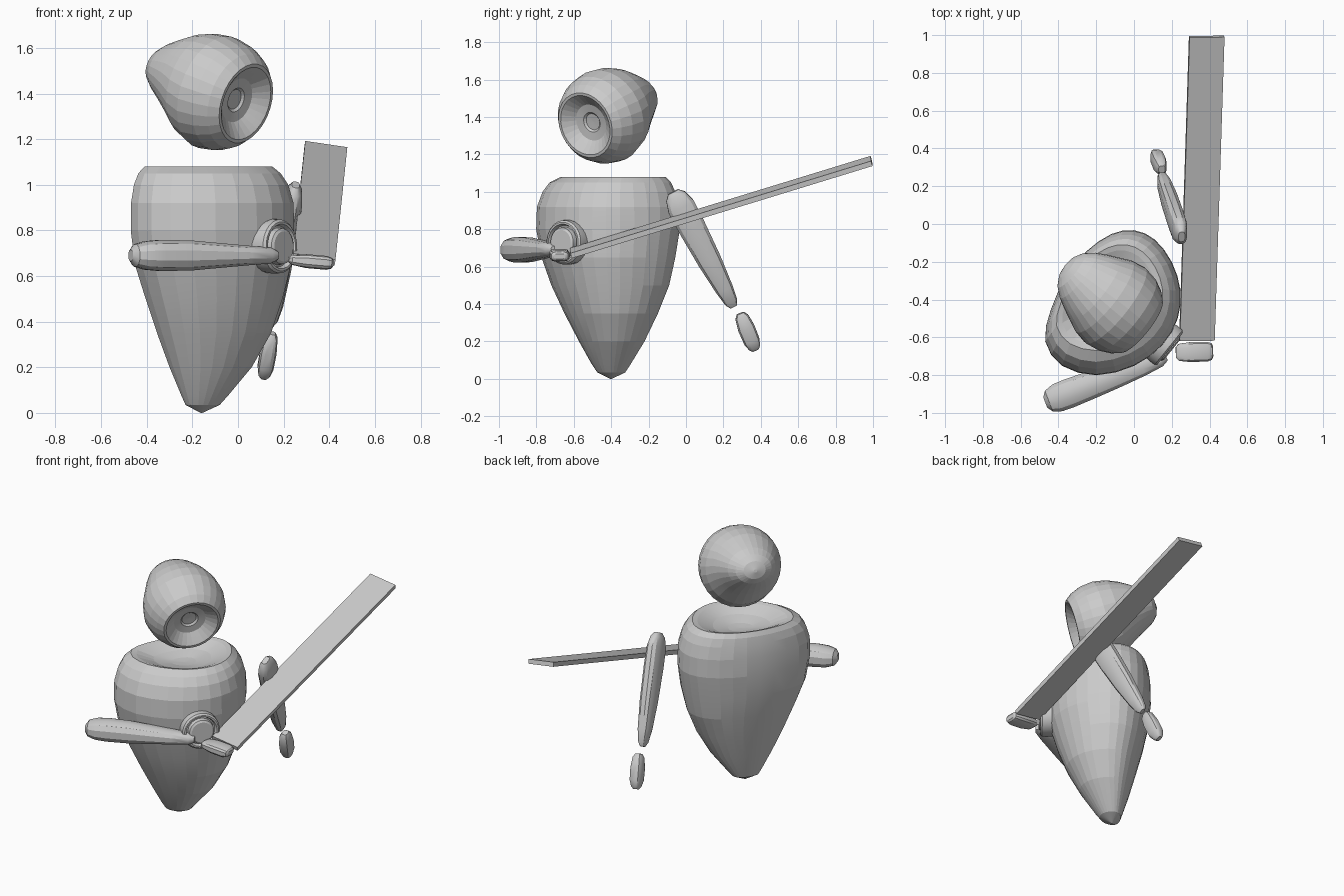
import bpy, bmesh, math
from mathutils import Vector as V

grey = bpy.data.materials.new("light_grey")
grey.diffuse_color = (0.6, 0.6, 0.6, 1)


def loft(name, rings, smooth=None):
    """Skin a list of equal-length point rings and cap both ends."""
    bm = bmesh.new()
    loops = [[bm.verts.new(p) for p in r] for r in rings]
    n = len(loops[0])
    for a, b in zip(loops, loops[1:]):
        for i in range(n):
            j = (i + 1) % n
            bm.faces.new((a[i], a[j], b[j], b[i]))
    bm.faces.new(loops[0])
    bm.faces.new(loops[-1])
    bmesh.ops.recalc_face_normals(bm, faces=bm.faces)
    me = bpy.data.meshes.new(name)
    bm.to_mesh(me)
    bm.free()
    ob = bpy.data.objects.new(name, me)
    bpy.context.collection.objects.link(ob)
    me.materials.append(grey)
    if smooth:
        bpy.context.view_layer.objects.active = ob
        ob.select_set(True)
        bpy.ops.object.shade_smooth_by_angle(angle=math.radians(smooth))
        ob.select_set(False)
    return ob


def ring(c, u, v, ru, rv, n, e=1.0):
    """Superellipse ring; e below 1 makes it boxier."""
    pts = []
    for k in range(n):
        a = 2 * math.pi * (k + 0.5) / n
        cs, sn = math.cos(a), math.sin(a)
        pts.append(c + u * ru * math.copysign(abs(cs) ** e, cs)
                   + v * rv * math.copysign(abs(sn) ** e, sn))
    return pts


def limb(name, p0, p1, wide, stations, n=12, e=0.75, smooth=30):
    """Limb along p0-p1: stations are (t, half width, half thickness)."""
    p0, p1 = V(p0), V(p1)
    d = (p1 - p0).normalized()
    u = V(wide)
    u = (u - d * u.dot(d)).normalized()
    v = d.cross(u)
    return loft(name, [ring(p0.lerp(p1, t), u, v, a, b, n, e)
                       for t, a, b in stations], smooth)


# Body: egg-shaped plan, lofted up from the pointed base to a dished top
PLAN = [(-.47, -.62), (-.44, -.45), (-.36, -.28), (-.25, -.14), (-.12, -.05),
        (0, -.03), (.11, -.08), (.20, -.2), (.245, -.35), (.23, -.5),
        (.15, -.64), (.0, -.75), (-.2, -.80), (-.38, -.75)]


def plan_point(s):
    """Closed smooth curve through the plan points."""
    n = len(PLAN)
    i, f = int(s), s - int(s)
    a, b, c, d = (V(PLAN[(i + k) % n]) for k in (-1, 0, 1, 2))
    return .5 * (2*b + (c - a)*f + (2*a - 5*b + 4*c - d)*f*f + (3*b - a - 3*c + d)*f**3)


# height, centre x, centre y, half width, half depth
BODY = [(0, -.16, -.40, .004, .004), (.035, -.155, -.40, .075, .075),
        (.08, -.145, -.40, .105, .105), (.2, -.12, -.397, .18, .175),
        (.35, -.105, -.40, .25, .25), (.5, -.105, -.405, .30, .315),
        (.65, -.11, -.415, .342, .358), (.8, -.112, -.417, .358, .384),
        (.92, -.113, -.417, .356, .38), (1.0, -.118, -.412, .338, .355),
        (1.05, -.125, -.405, .312, .325), (1.08, -.13, -.39, .28, .28),
        (1.073, -.13, -.39, .25, .25), (1.035, -.13, -.39, .16, .16),
        (1.015, -.13, -.39, .07, .07), (1.01, -.13, -.39, .01, .01)]
SEG = 28
shape = [plan_point(len(PLAN) * k / SEG) for k in range(SEG)]
loft("body", [[V((cx + (p.x + .1125) / .3575 * w, cy + (p.y + .415) / .385 * d, z))
               for p in shape] for z, cx, cy, w, d in BODY], 7)

# Head: ball with a bulge at the back and a dished round face
axis = V((-.75, .6, .27)).normalized()
side = V((.62, .78, 0)).normalized()
up = axis.cross(side)
if up.z < 0:
    up = -up
centre = V((-.1, -.43, 1.405))
# distance along axis, upward shift, half width, half height
HEAD = [(-.11, 0, .004, .004), (-.112, 0, .045, .045), (-.122, 0, .055, .055),
        (-.128, 0, .10, .10), (-.165, 0, .145, .145), (-.18, 0, .165, .165),
        (-.18, 0, .18, .18), (-.14, 0, .214, .214), (-.08, 0, .242, .242),
        (0, 0, .255, .255), (.08, .01, .24, .235), (.15, .025, .21, .196),
        (.21, .03, .184, .158), (.27, .03, .152, .122), (.315, .027, .115, .09),
        (.342, .024, .07, .055), (.355, .02, .01, .01)]
loft("head", [ring(centre + axis * s + up * o, side, up, a, b, 28)
              for s, o, a, b in HEAD], 7)

# Round shoulder hub with a raised rim and an inner button
out = V((.78, -.63, 0)).normalized()
across = V((.63, .78, 0)).normalized()
hub = V((.16, -.635, .73))
HUB = [(-.05, .115), (.0, .12), (.03, .118), (.04, .108), (.04, .098),
       (.02, .09), (.02, .082), (.045, .078), (.052, .066), (.052, .01)]
loft("shoulder_hub", [ring(hub + out * s, across, V((0, 0, 1)), r, r, 24)
                      for s, r in HUB], 30)

# Front arm: paddle reaching across the body
limb("front_arm", (-.47, -.945, .69), (.17, -.70, .69), (0, 0, 1),
     [(0, .025, .03), (.03, .05, .06), (.1, .064, .078), (.2, .07, .08),
      (.4, .068, .075), (.6, .056, .068), (.8, .044, .058), (.95, .036, .045),
      (1, .02, .025)], e=.85)

# Front hand
limb("front_hand", (.222, -.68, .672), (.418, -.675, .655), (0, 1, 0),
     [(0, .03, .012), (.08, .046, .022), (.4, .054, .031), (.85, .053, .031),
      (.96, .045, .024), (1, .032, .014)], e=.6)

# Rear arm
limb("rear_arm", (.253, -.068, 1.0), (.145, .255, .385), (0, 1, .5),
     [(0, .03, .018), (.04, .058, .033), (.13, .077, .043), (.3, .076, .046),
      (.6, .066, .045), (.85, .049, .038), (.96, .036, .026), (1, .02, .012)])

# Rear hand
limb("rear_hand", (.148, .29, .35), (.112, .372, .152), (0, 1, .4),
     [(0, .02, .018), (.1, .037, .03), (.4, .047, .037), (.75, .045, .036),
      (.93, .032, .026), (1, .018, .014)], e=.65)

# Plank blade: flat box running from the front hand up to the back
limb("plank", (.333, -.615, .672), (.385, .992, 1.165), (.98, 0, -.15),
     [(0, .132, .020), (1, .132, .020)], n=4, e=1, smooth=None)
